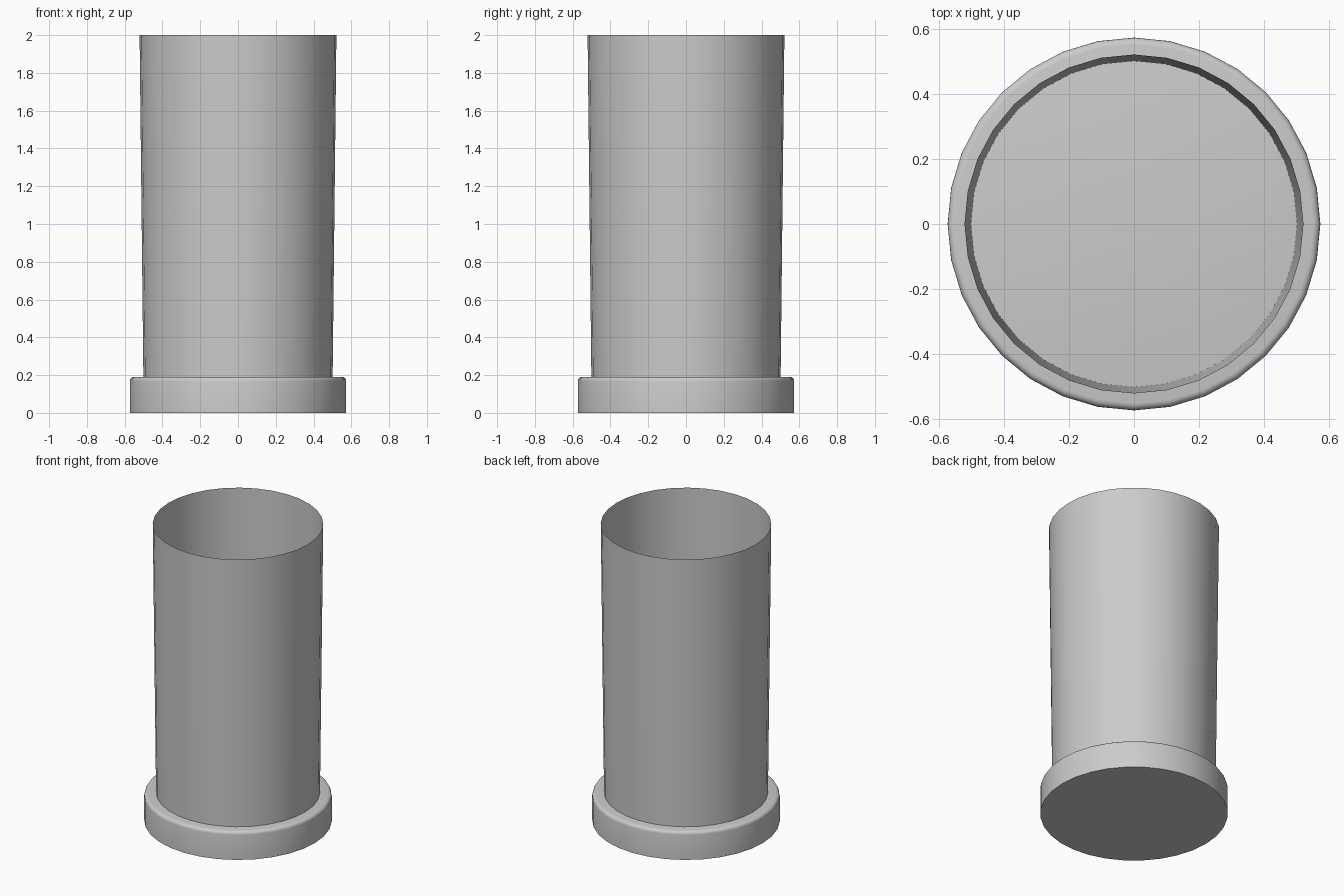
import bpy, bmesh, math

if "Cube" in bpy.data.objects:
    bpy.data.objects.remove(bpy.data.objects["Cube"])

SIDES = 32


def lathe(name, profile):
    """Spin an (r, z) profile around z; r = 0 ends become cap faces."""
    bm = bmesh.new()
    rings = []
    for r, z in profile:
        rings.append([bm.verts.new((r * math.cos(2 * math.pi * i / SIDES),
                                    r * math.sin(2 * math.pi * i / SIDES), z))
                      for i in range(SIDES)])
    for a, b in zip(rings, rings[1:]):
        for i in range(SIDES):
            j = (i + 1) % SIDES
            bm.faces.new((a[i], a[j], b[j], b[i]))
    return bm, rings


def finish(name, bm):
    mesh = bpy.data.meshes.new(name)
    bm.to_mesh(mesh)
    bm.free()
    obj = bpy.data.objects.new(name, mesh)
    bpy.context.collection.objects.link(obj)
    bpy.ops.object.select_all(action='DESELECT')
    obj.select_set(True)
    bpy.context.view_layer.objects.active = obj
    bpy.ops.object.shade_smooth_by_angle(angle=math.radians(30))
    return obj


# Solid round foot with a softened top edge
R, H, B = 0.573, 0.19, 0.022
profile = [(R, 0)] + [(R - B + B * math.cos(t), H - B + B * math.sin(t))
                      for t in (math.pi / 2 * k / 4 for k in range(5))]
bm, rings = lathe("foot", profile)
bm.faces.new(list(reversed(rings[0])))
bm.faces.new(rings[-1])
finish("foot", bm)

# Thin, open-topped wall that flares slightly upward
bm, rings = lathe("tube_wall", [(0.501, H), (0.521, 2.0)])
finish("tube_wall", bm)
